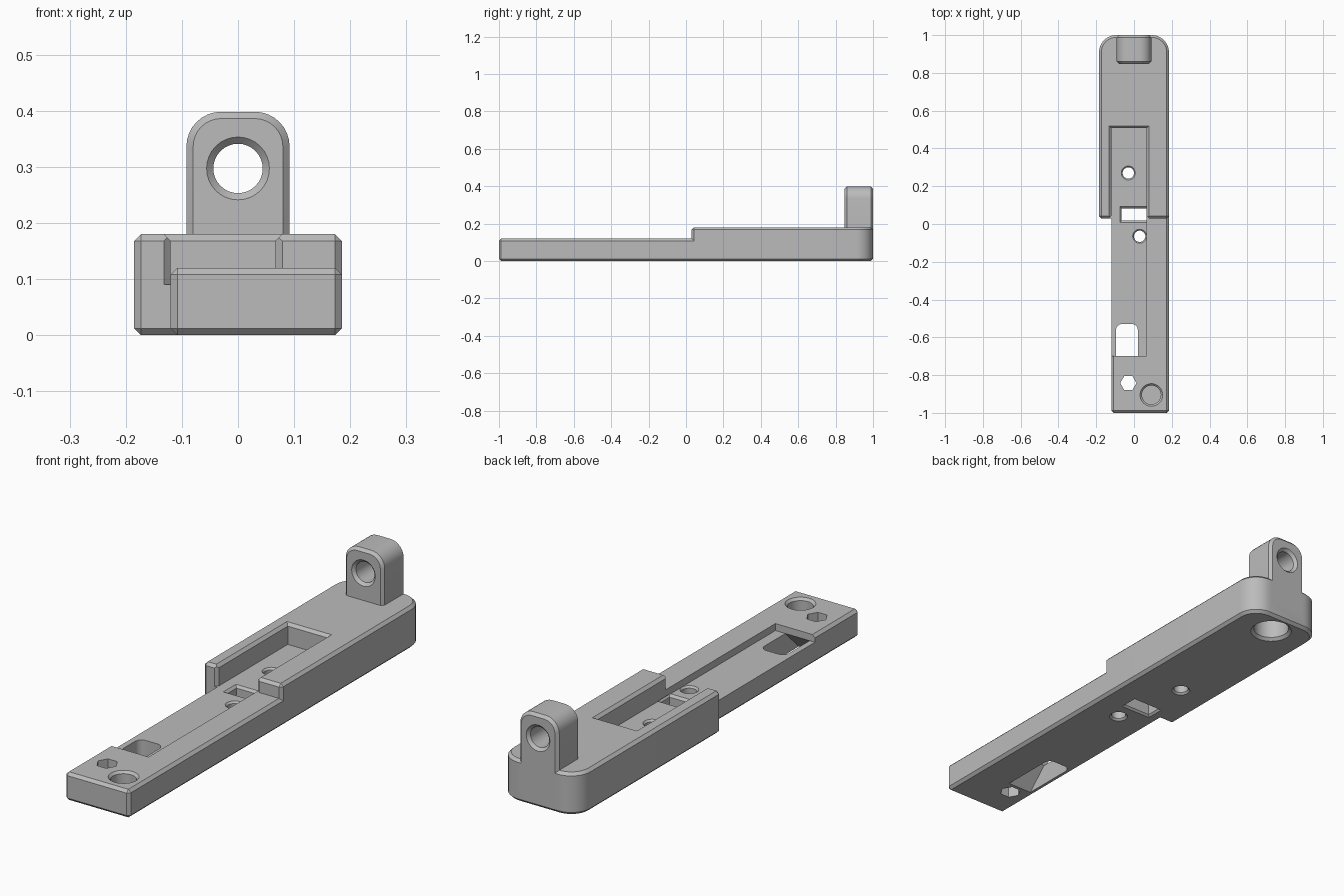
import bpy, bmesh
from math import sin, cos, pi, radians

if "Cube" in bpy.data.objects:
    bpy.data.objects.remove(bpy.data.objects["Cube"])

CH = 0.012          # chamfer on all outer edges
FLOOR = 0.09        # channel floor height

grey = bpy.data.materials.new("light grey")
grey.use_nodes = True
colour = (0.5, 0.5, 0.5, 1)
grey.diffuse_color = colour
grey.node_tree.nodes["Principled BSDF"].inputs["Base Color"].default_value = colour


def loft(name, rings):
    """Closed solid through rings of equal point count."""
    bm = bmesh.new()
    loops = [[bm.verts.new(p) for p in ring] for ring in rings]
    n = len(loops[0])
    for a, b in zip(loops, loops[1:]):
        for i in range(n):
            j = (i + 1) % n
            bm.faces.new((a[i], a[j], b[j], b[i]))
    bm.faces.new(loops[0])
    bm.faces.new(loops[-1])
    bmesh.ops.recalc_face_normals(bm, faces=bm.faces)
    mesh = bpy.data.meshes.new(name)
    bm.to_mesh(mesh)
    bm.free()
    mesh.materials.append(grey)
    ob = bpy.data.objects.new(name, mesh)
    bpy.context.collection.objects.link(ob)
    return ob


def rect(x0, x1, y0, y1, z, grow=0):
    x0, x1, y0, y1 = x0 - grow, x1 + grow, y0 - grow, y1 + grow
    return [(x0, y0, z), (x1, y0, z), (x1, y1, z), (x0, y1, z)]


def box(name, x0, x1, y0, y1, z0, z1):
    return loft(name, [rect(x0, x1, y0, y1, z) for z in (z0, z1)])


def arch(x0, x1, y0, y1, r, n=8):
    """Outline with its two far corners rounded."""
    pts = [(x0, y0), (x1, y0)]
    for cx, start in ((x1 - r, 0), (x0 + r, pi / 2)):
        for i in range(n + 1):
            a = start + pi / 2 * i / n
            pts.append((cx + r * cos(a), y1 - r + r * sin(a)))
    return pts


def lathe(name, cx, cy, steps, n=32):
    """Upright turned cutter from (height, radius) steps."""
    return loft(name, [[(cx + r * cos(2 * pi * i / n), cy + r * sin(2 * pi * i / n), z)
                        for i in range(n)] for z, r in steps])


def apply(ob, kind, **settings):
    mod = ob.modifiers.new(kind, kind)
    for key, value in settings.items():
        setattr(mod, key, value)
    bpy.context.view_layer.objects.active = ob
    bpy.ops.object.modifier_apply(modifier=mod.name)


def chamfer(ob):
    apply(ob, 'BEVEL', width=CH, segments=1, limit_method='ANGLE', angle_limit=radians(40))
    return ob


def combine(ob, other, operation='DIFFERENCE'):
    apply(ob, 'BOOLEAN', operation=operation, solver='EXACT', object=other)
    bpy.data.objects.remove(other)


# Wide rear block with rounded back corners
outline = arch(-0.185, 0.185, 0.03, 1, 0.09)
body = chamfer(loft("body", [[(x, y, z) for x, y in outline] for z in (0, 0.18)]))

# Channel in the rear block, with chamfered rim and mouth
L, R, BACK = -0.12, 0.067, 0.508
combine(body, loft("channel_cut", [rect(L, R, 0, BACK, FLOOR),
                                   rect(L, R, 0, BACK, 0.18 - CH),
                                   rect(L, R, 0, BACK, 0.19, CH + 0.01)]))
mouth = []
for y, g in ((0.02, CH + 0.01), (0.03 + CH, 0)):
    mouth.append([(L - g, y, FLOOR), (R + g, y, FLOOR), (R + g, y, 0.2), (L - g, y, 0.2)])
combine(body, loft("mouth_cut", mouth))

# Narrow front arm and upright lug
combine(body, chamfer(box("front_arm", L, 0.185, -1, 0.1, 0, 0.12)), 'UNION')
outline = arch(-0.092, 0.092, 0.05, 0.398, 0.062)
lug = loft("lug", [[(x, y, z) for x, z in outline] for y in (0.848, 1)])
combine(body, chamfer(lug), 'UNION')

# Shallow recess running from the arm into the channel, open on one side
combine(body, box("recess_cut", -0.2, R, -0.7, 0.0295, FLOOR, 0.17))
combine(body, box("recess_link_cut", L, R, 0, BACK, FLOOR, 0.17))

# Two screw holes in the channel floor
for x, y in ((-0.03, 0.27), (0.03, -0.065)):
    combine(body, lathe("screw_cut", x, y, [(-0.01, 0.048), (0.008, 0.03), (FLOOR - 0.008, 0.03),
                                            (FLOOR, 0.037), (0.1, 0.037)]))

# Rectangular slot
slot = (-0.065, 0.065, 0.018, 0.083)
combine(body, loft("slot_cut", [rect(*slot, -0.01, 0.018), rect(*slot, 0.008),
                                rect(*slot, FLOOR - 0.01), rect(*slot, FLOOR + 0.001, 0.011)]))

# Window with an undercut front wall
window = []
for z, front in ((-0.01, -0.8), (FLOOR, -0.7), (0.11, -0.7)):
    window.append([(x, y, z) for x, y in arch(-0.095, 0.02, front, -0.53, 0.03)])
combine(body, loft("window_cut", window))

# Hexagonal hole, round front pocket, large pocket underneath the rear
combine(body, lathe("hex_cut", -0.03, -0.842, [(-0.1, 0.043), (0.2, 0.043)], 6))
combine(body, lathe("front_pocket_cut", 0.092, -0.905,
                    [(0.04, 0.05), (0.11, 0.05), (0.13, 0.07)]))
combine(body, lathe("rear_pocket_cut", 0, 0.895,
                    [(-0.01, 0.095), (CH, 0.073), (0.11, 0.073)], 40))

# Countersunk eye through the lug
eye = []
for y, r in ((0.838, 0.066), (0.86, 0.044), (0.988, 0.044), (1.01, 0.066)):
    eye.append([(r * cos(pi * i / 16), y, 0.297 + r * sin(pi * i / 16)) for i in range(32)])
combine(body, loft("eye_cut", eye))

# Smooth curves, crisp chamfers
bpy.ops.object.select_all(action='DESELECT')
body.select_set(True)
bpy.context.view_layer.objects.active = body
bpy.ops.object.shade_smooth_by_angle(angle=radians(25))
